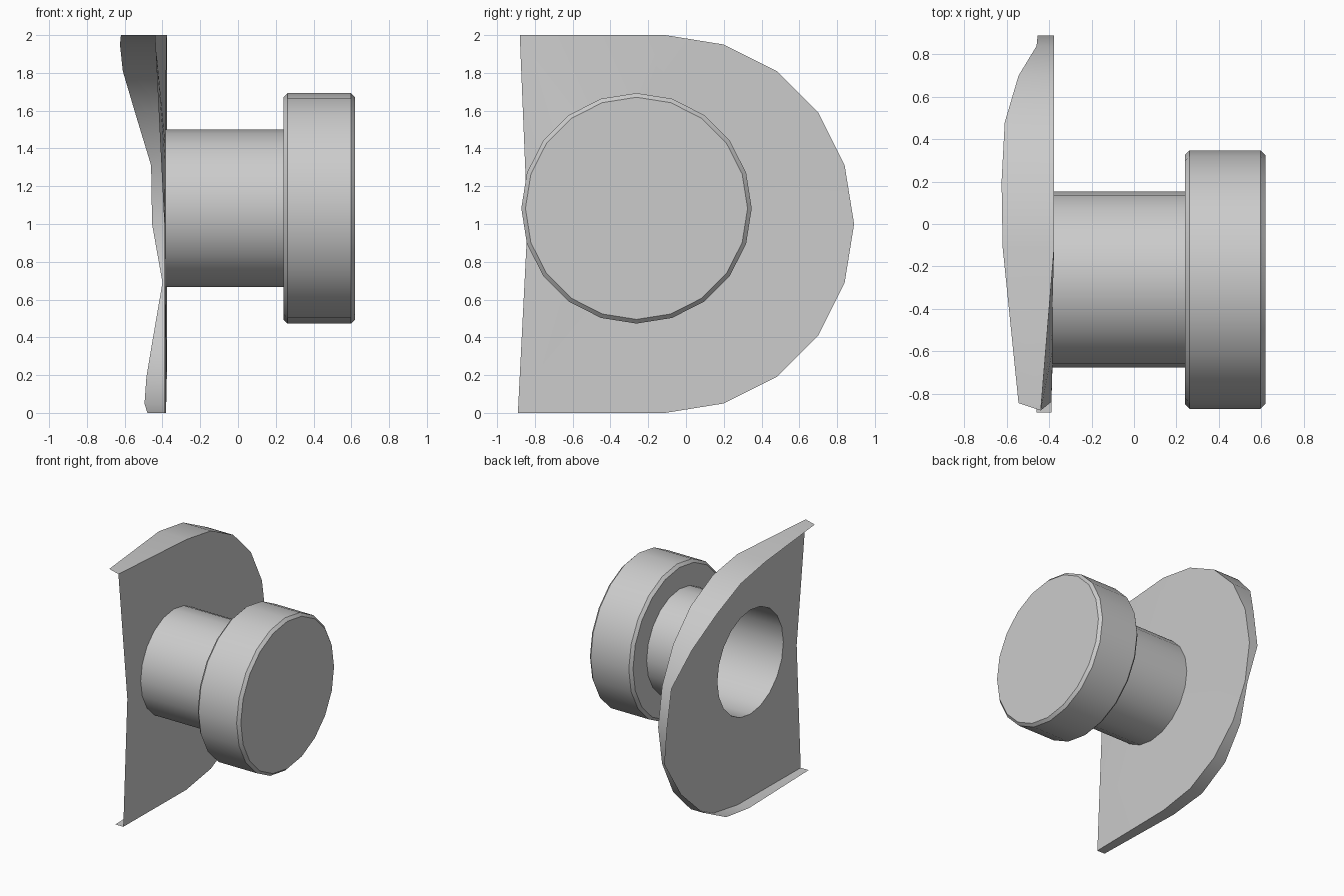
import bpy, bmesh
from math import sin, cos, pi, radians

if "Cube" in bpy.data.objects:
    bpy.data.objects.remove(bpy.data.objects["Cube"])

CY, CZ, SIDES = -0.262, 1.083, 20
FACE_X, TUBE_R = -0.38, 0.416


def ring(bm, x, r):
    return [bm.verts.new((x, CY + r * sin(2 * pi * i / SIDES), CZ + r * cos(2 * pi * i / SIDES)))
            for i in range(SIDES)]


def finish(bm, name):
    bmesh.ops.recalc_face_normals(bm, faces=bm.faces[:])
    mesh = bpy.data.meshes.new(name)
    bm.to_mesh(mesh)
    bm.free()
    obj = bpy.data.objects.new(name, mesh)
    bpy.context.collection.objects.link(obj)
    bpy.ops.object.select_all(action='DESELECT')
    obj.select_set(True)
    bpy.context.view_layer.objects.active = obj
    bpy.ops.object.shade_smooth_by_angle(angle=radians(30))


# Knob: hollow stem open at the plate, stepping out to a bevelled head
bm = bmesh.new()
profile = [(FACE_X - 0.005, TUBE_R), (0.24, TUBE_R), (0.24, 0.588),
           (0.262, 0.61), (0.598, 0.61), (0.62, 0.588)]
rings = [ring(bm, x, r) for x, r in profile]
for a, b in zip(rings, rings[1:]):
    for i in range(SIDES):
        j = (i + 1) % SIDES
        bm.faces.new((a[i], a[j], b[j], b[i]))
bm.faces.new(rings[-1])
finish(bm, "knob")

# Plate rim: y, z, front x, back x, from the top corner round to the bottom corner
outline = [(-0.88, 2.0, -0.44, -0.545), (-0.11, 2.0, -0.377, -0.62),
           (0.2, 1.95, -0.377, -0.625), (0.48, 1.81, -0.377, -0.61),
           (0.7, 1.59, -0.377, -0.545), (0.84, 1.31, -0.377, -0.46),
           (0.89, 1.0, -0.377, -0.455), (0.84, 0.69, -0.377, -0.40),
           (0.7, 0.41, -0.377, -0.448), (0.48, 0.19, -0.377, -0.485),
           (0.2, 0.05, -0.38, -0.495), (-0.11, 0.0, -0.38, -0.48),
           (-0.89, 0.0, -0.39, -0.46)]

# Plate face with a round opening for the stem
bm = bmesh.new()
front = [bm.verts.new((f, y, z)) for y, z, f, b in outline]
kink = bm.verts.new((-0.39, -0.839, 1.0))
hole = ring(bm, FACE_X - 0.005, TUBE_R)
edges = []
for loop in (front + [kink], hole):
    edges += [bm.edges.new((loop[i - 1], loop[i])) for i in range(len(loop))]
bmesh.ops.triangle_fill(bm, edges=edges, use_beauty=True, normal=(1, 0, 0))

# Rim wall going backwards, left open along the straight side
y, z = outline[0][:2]
back = [bm.verts.new((b, y, z)) for y, z, f, b in outline]
back[0].co.y = -0.845
for i in range(len(outline) - 1):
    bm.faces.new((front[i], front[i + 1], back[i + 1], back[i]))
finish(bm, "plate")
